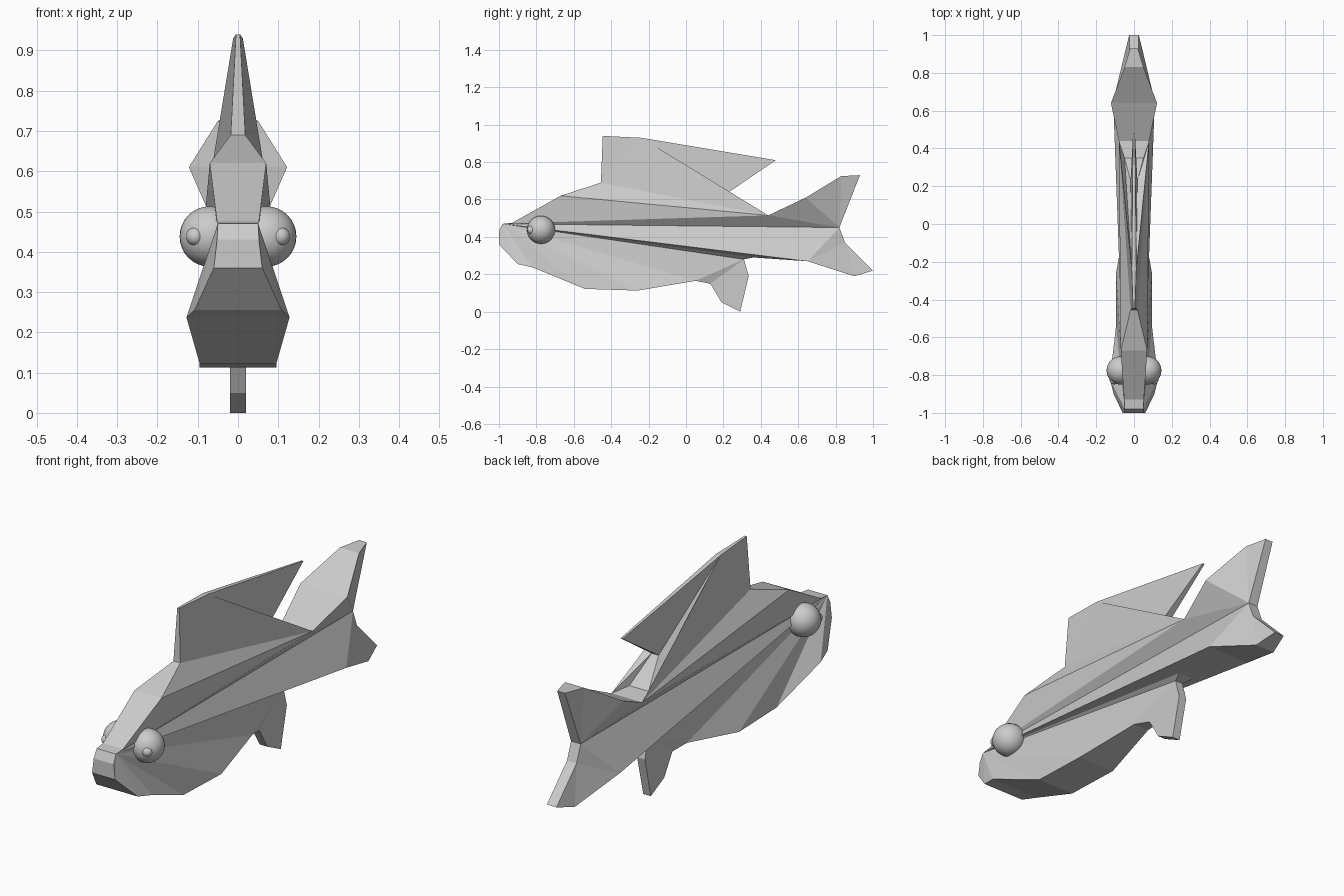
import bpy, bmesh

if "Cube" in bpy.data.objects:
    bpy.data.objects.remove(bpy.data.objects["Cube"])

# Side outline of the fish: (y, z, half width), clockwise from the top of the snout
OUTLINE = [
    (-0.98, 0.47, .050), (-0.93, 0.475, .052), (-0.67, 0.62, .070),      # forehead
    (-0.455, 0.69, .018), (-0.445, 0.94, .005), (-0.24, 0.93, .012),     # dorsal fin
    (0.48, 0.81, .005), (0.23, 0.64, .018),
    (0.35, 0.525, .050), (0.44, 0.515, .080), (0.64, 0.61, .122),        # tail root
    (0.83, 0.725, .050), (0.93, 0.73, .020), (0.82, 0.45, .025),         # tail fin
    (0.85, 0.37, .025), (1.0, 0.22, .025), (0.90, 0.19, .050),
    (0.65, 0.27, .110), (0.36, 0.29, .040), (0.31, 0.28, .020),
    (0.335, 0.19, .020), (0.29, 0.0, .020), (0.19, 0.05, .020),          # lower fin
    (0.13, 0.15, .020), (0.05, 0.165, .040),
    (-0.26, 0.113, .095), (-0.54, 0.122, .095), (-0.82, 0.237, .128),    # belly
    (-0.90, 0.255, .108), (-1.0, 0.36, .060), (-1.0, 0.43, .052),        # mouth
]


def build_body():
    bm = bmesh.new()
    n = len(OUTLINE)
    right, left = [[bm.verts.new((s * w, y, z)) for y, z, w in OUTLINE]
                   for s in (1, -1)]
    # flanks, split along creases from the snout to the tail
    parts = [[*range(0, 6), 9], [*range(5, 10)], [0, *range(9, 14)],
             [0, *range(13, 18)], [0, *range(17, n)]]
    flanks = []
    for part in parts:
        flanks.append(bm.faces.new([right[i] for i in reversed(part)]))
        flanks.append(bm.faces.new([left[i] for i in part]))
    # rim joining both flanks
    for i in range(n):
        j = (i + 1) % n
        bm.faces.new((right[i], right[j], left[j], left[i]))
    bm.normal_update()
    bmesh.ops.triangulate(bm, faces=flanks, ngon_method='BEAUTY')
    bmesh.ops.recalc_face_normals(bm, faces=bm.faces)
    mesh = bpy.data.meshes.new("fish_body")
    bm.to_mesh(mesh)
    bm.free()
    obj = bpy.data.objects.new("fish_body", mesh)
    bpy.context.collection.objects.link(obj)


def ball(name, location, radius):
    bpy.ops.mesh.primitive_uv_sphere_add(segments=32, ring_count=16,
                                         radius=radius, location=location)
    bpy.context.object.name = name
    bpy.ops.object.shade_smooth()


build_body()

# Eyes with small bulging pupils, one pair per side
for side, s in (("right", 1), ("left", -1)):
    ball("eye_" + side, (s * 0.07, -0.775, 0.438), 0.075)
    ball("pupil_" + side, (s * 0.106, -0.826, 0.438), 0.023)
